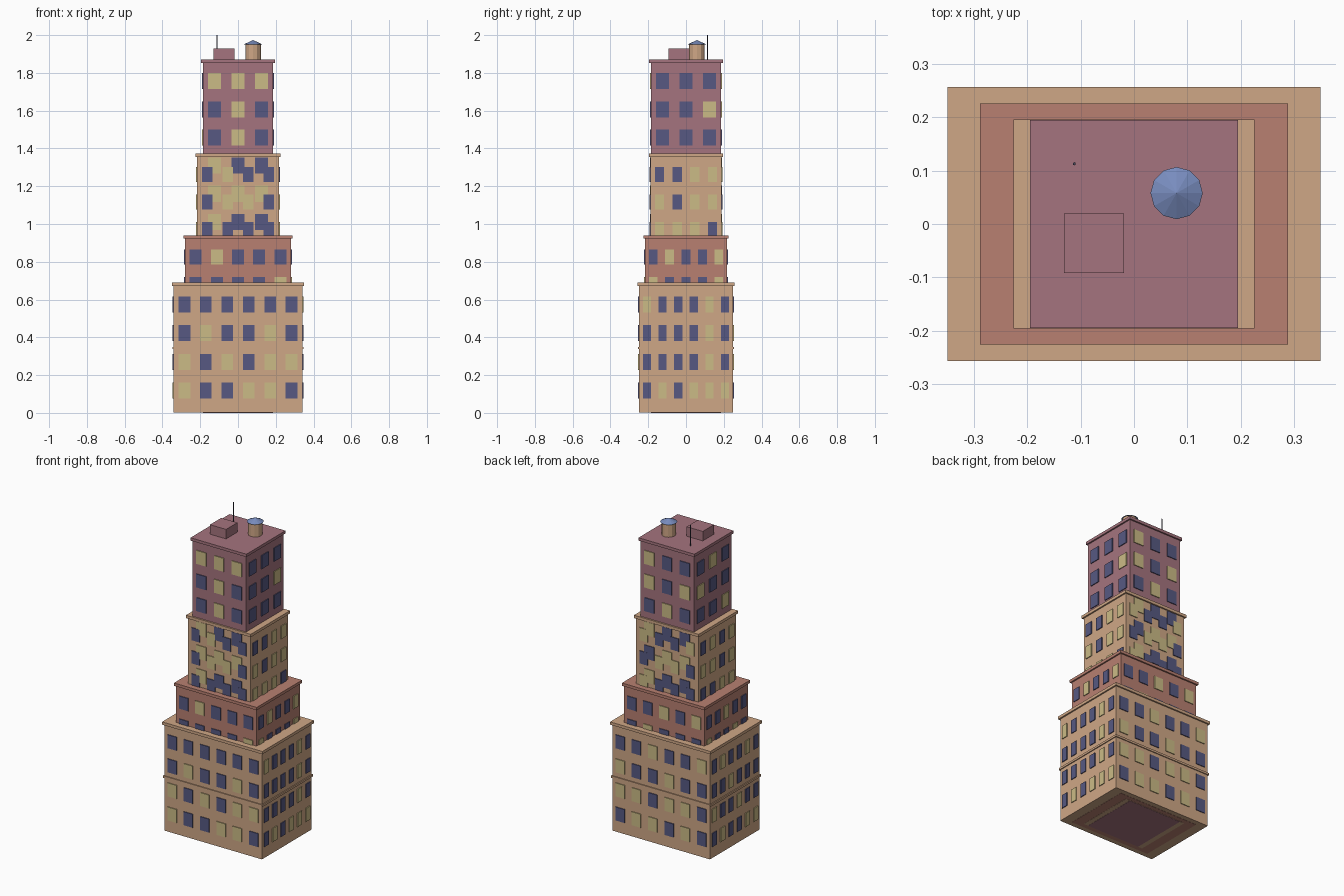
import bpy, bmesh, math
from mathutils import Matrix, Vector

cube = bpy.data.objects.get("Cube")
if cube:
    bpy.data.objects.remove(cube, do_unlink=True)


def linear(c):
    c /= 255
    return c / 12.92 if c <= 0.04045 else ((c + 0.055) / 1.055) ** 2.4


def material(name, *rgb):
    mat = bpy.data.materials.new(name)
    mat.use_nodes = True
    colour = tuple(linear(c) for c in rgb) + (1,)
    mat.diffuse_color = colour
    mat.node_tree.nodes["Principled BSDF"].inputs["Base Color"].default_value = colour
    return mat


tan = material("tan_stone", 207, 167, 134)
brick = material("red_brick", 184, 128, 113)
plum = material("plum_brick", 165, 116, 126)
lit = material("lit_glass", 203, 187, 134)
dark = material("dark_glass", 87, 89, 130)
blue = material("blue_metal", 120, 140, 190)
steel = material("dark_steel", 70, 70, 90)


def finish(name, bm, *mats):
    mesh = bpy.data.meshes.new(name)
    bm.to_mesh(mesh)
    bm.free()
    for mat in mats:
        mesh.materials.append(mat)
    obj = bpy.data.objects.new(name, mesh)
    bpy.context.collection.objects.link(obj)
    return obj


def add_box(bm, centre, size, turn=0, index=0):
    spin = Matrix.Rotation(turn, 4, 'Z')
    matrix = spin @ Matrix.Translation(centre) @ Matrix.Diagonal((*size, 1))
    verts = bmesh.ops.create_cube(bm, size=1, matrix=matrix)["verts"]
    for face in {f for v in verts for f in v.link_faces}:
        face.material_index = index


def slab(name, half_x, half_y, low, high, mat, x=0, y=0):
    bm = bmesh.new()
    add_box(bm, (x, y, (low + high) / 2), (half_x * 2, half_y * 2, high - low))
    return finish(name, bm, mat)


def drum(name, x, y, low, high, r_low, r_high, sides, mat):
    bm = bmesh.new()
    bmesh.ops.create_cone(bm, cap_ends=True, segments=sides, radius1=r_low,
                          radius2=r_high, depth=high - low,
                          matrix=Matrix.Translation((x, y, (low + high) / 2)))
    return finish(name, bm, mat)


def windows(name, half_x, half_y, top_row, step, height, widths, patterns):
    """Patterns run left to right seen from outside: front, right, back, left."""
    bm = bmesh.new()
    for side, rows in enumerate(patterns):
        along, out = (half_x, half_y) if side % 2 == 0 else (half_y, half_x)
        for r, row in enumerate(rows.split()):
            pitch = along * 2 / len(row) 
            for c, glass in enumerate(row):
                pos = (c - (len(row) - 1) / 2) * pitch
                add_box(bm, (pos, -out, top_row - r * step),
                        (widths[side % 2], 0.01, height),
                        side * math.pi / 2, "DL".index(glass))
    finish(name, bm, dark, lit)


# Tiers: half width, half depth, roof height, colour, then window layout
tiers = [
    ("base", 0.341, 0.248, 0.69, tan, 0.574, 0.152, 0.085, (0.063, 0.044),
     ("DDDDDD DLDDLD LDLDLL LDDLLD", "LDDDLD DDDDLD DDDDLD DLDLLL",
      "DDLDDL LDDLDD LLDLLD DLLDLD", "DLDDLD DDLDDD LDDLDD DLDDLL")),
    ("lower", 0.28, 0.217, 0.94, brick, 0.825, 0.145, 0.08, (0.063, 0.047),
     ("DLDDD DDDDL", "DLDDL LDDDL", "DDLDL DLDDD", "DDLDD LDDLD")),
    ("middle", 0.217, 0.187, 1.373, tan, 1.263, 0.146, 0.08, (0.058, 0.05),
     ("DLDD DLLD DDDD", "DDLL LDLL LLLD", "LDDL DLLD LDDD", "DLDL LLDL DDLL")),
    ("upper", 0.186, 0.186, 1.87, plum, 1.756, 0.149, 0.085, (0.068, 0.068),
     ("LLL DLD DLD LDD LLL LDD", "DDD DDL DDD",
      "LDD LDL DLD LDD DLL LDD", "DLD LDD DDL")),
]
for i, (name, hx, hy, top, mat, row, step, tall, wide, glass) in enumerate(tiers):
    # Each tier runs down inside the one below it
    slab(name + "_tier", hx, hy, 0.001 * (3 - i), top - 0.005, mat)
    slab(name + "_cornice", hx + 0.009, hy + 0.009, top - 0.018, top, mat)
    windows(name + "_windows", hx, hy, row, step, tall, wide, glass)

# Ledge around the base
slab("base_ledge", 0.347, 0.254, 0.337, 0.35, tan)

# Roof fittings
slab("roof_hut", 0.056, 0.056, 1.865, 1.93, plum, -0.075, -0.036)
drum("water_tank", 0.08, 0.058, 1.868, 1.952, 0.041, 0.041, 12, tan)
drum("water_tank_roof", 0.08, 0.058, 1.951, 1.974, 0.049, 0, 12, blue)
drum("antenna", -0.112, 0.113, 1.865, 2.0, 0.003, 0.003, 6, steel)
